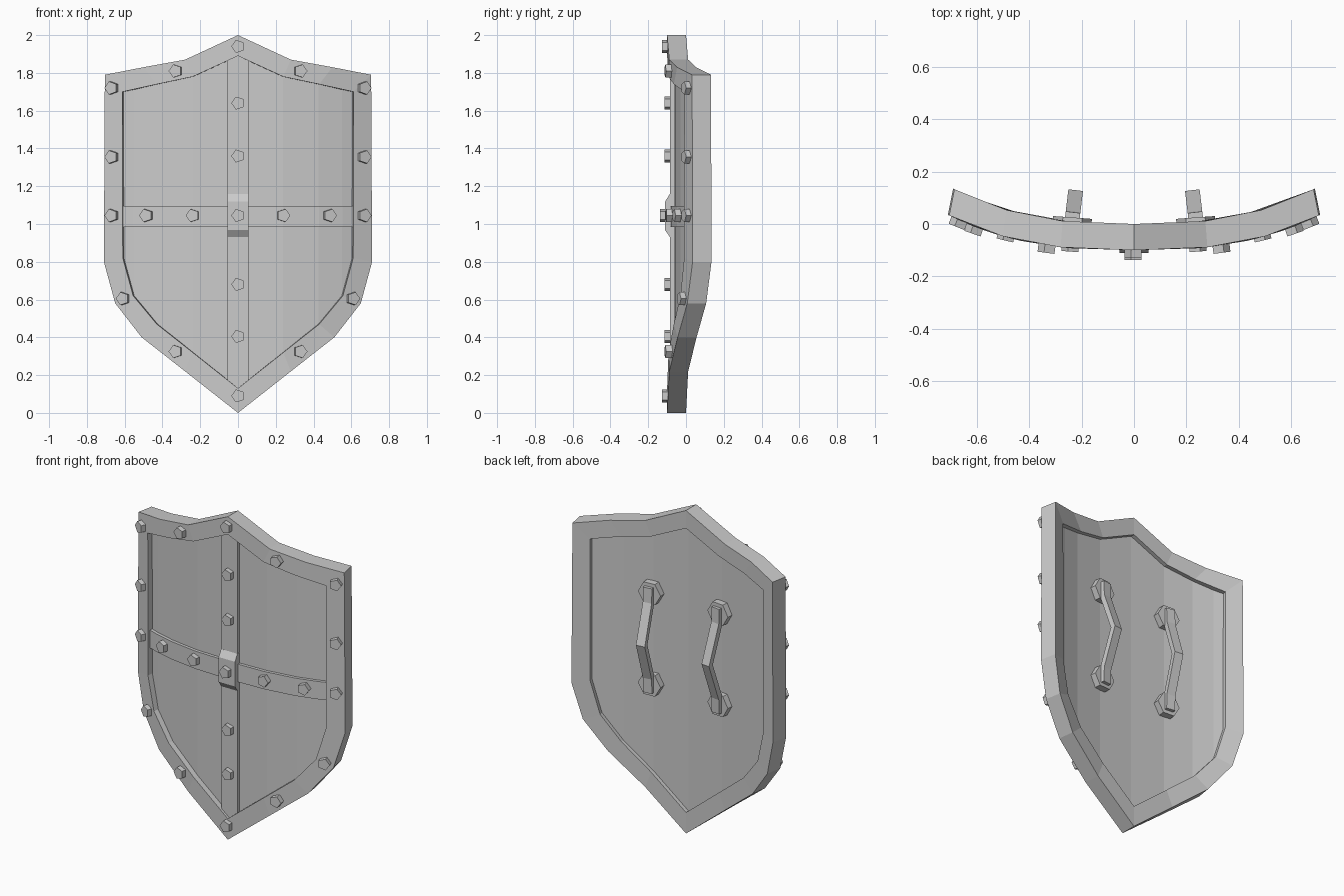
import bpy, bmesh, math
from mathutils import Matrix

if "Cube" in bpy.data.objects:
    bpy.data.objects.remove(bpy.data.objects["Cube"])

def sag(x):
    return 0.13 * (abs(x) / 0.7) ** 2.66

def lean(x):
    a = math.atan(0.494 * (abs(x) / 0.7) ** 1.66) * 0.9
    return math.copysign(a, x)

def warp(x, d, z):
    """Place a flat point (depth d in front of the back) on the curved shield."""
    return (x * (1 - 0.28 * (0.1 - d)), sag(x) - d, z)

def finish(name, bm):
    bmesh.ops.recalc_face_normals(bm, faces=bm.faces[:])
    me = bpy.data.meshes.new(name)
    bm.to_mesh(me)
    bm.free()
    ob = bpy.data.objects.new(name, me)
    bpy.context.collection.objects.link(ob)
    return ob

def full_loop(half):
    return half + [(-x, z) for x, z in half[-2:0:-1]]

def rim(name, outer, inner, front, back):
    bm = bmesh.new()
    rings = [[bm.verts.new(warp(x, d, z)) for x, z in full_loop(h)]
             for h, d in ((outer, front), (inner, front), (inner, back), (outer, back))]
    n = len(rings[0])
    for k in range(4):
        a, b = rings[k], rings[(k + 1) % 4]
        for i in range(n):
            j = (i + 1) % n
            bm.faces.new((a[i], a[j], b[j], b[i]))
    finish(name, bm)

def slab(name, half_cols, front, back):
    """Curved plate from columns (x, top z, bottom z), mirrored in x."""
    cols = [(-x, t, b) for x, t, b in half_cols[:0:-1]] + half_cols
    bm = bmesh.new()
    secs = [[bm.verts.new(warp(x, d, z)) for d, z in
             ((front, t), (front, b), (back, b), (back, t))] for x, t, b in cols]
    for p, q in zip(secs, secs[1:]):
        for k in range(4):
            m = (k + 1) % 4
            bm.faces.new((p[k], p[m], q[m], q[k]))
    bm.faces.new(secs[0])
    bm.faces.new(secs[-1])
    finish(name, bm)

def prism(name, profile, half_w, matrix=Matrix()):
    """Extrude a (y, z) profile along x."""
    bm = bmesh.new()
    l, r = ([bm.verts.new((s * half_w, y, z)) for y, z in profile] for s in (-1, 1))
    n = len(profile)
    for i in range(n):
        j = (i + 1) % n
        bm.faces.new((l[i], l[j], r[j], r[i]))
    bm.faces.new(l)
    bm.faces.new(r)
    bmesh.ops.transform(bm, matrix=matrix, verts=bm.verts[:])
    finish(name, bm)

def disc(name, x, y, z, sides, radius, depth):
    bm = bmesh.new()
    bmesh.ops.create_cone(bm, cap_ends=True, segments=sides, radius1=radius,
                          radius2=radius, depth=depth)
    spin = math.radians(-90 if x > 0 else 90)
    m = (Matrix.Translation((x, y, z)) @ Matrix.Rotation(lean(x), 4, 'Z')
         @ Matrix.Rotation(math.pi / 2, 4, 'X') @ Matrix.Rotation(spin, 4, 'Z'))
    bmesh.ops.transform(bm, matrix=m, verts=bm.verts[:])
    finish(name, bm)

# Thick outer rim
outer = [(0, 2), (0.28, 1.87), (0.5, 1.83), (0.705, 1.79), (0.71, 0.8),
         (0.65, 0.58), (0.51, 0.4), (0.28, 0.22), (0, 0)]
inner = [(0, 1.89), (0.24, 1.78), (0.43, 1.74), (0.612, 1.7), (0.61, 0.82),
         (0.555, 0.62), (0.43, 0.47), (0.24, 0.32), (0, 0.13)]
rim("rim", outer, inner, 0.1, 0.0)

# Recessed panel and crossing bands
slab("panel", [(0, 1.89, 0.13), (0.24, 1.78, 0.32), (0.43, 1.74, 0.47),
               (0.555, 1.712, 0.62), (0.612, 1.7, 0.82)], 0.065, 0.025)
slab("vertical_band", [(0, 1.89, 0.13), (0.055, 1.865, 0.174)], 0.085, 0.06)
slab("horizontal_band", [(x, 1.095, 0.985) for x in (0, 0.24, 0.43, 0.555, 0.615)],
     0.084, 0.06)

# Raised block where the bands cross
prism("center_boss", [(-0.06, 1.16), (-0.085, 1.16), (-0.11, 1.12), (-0.11, 0.967),
                      (-0.085, 0.93), (-0.06, 0.93)], 0.056)

# Five-sided rivets: (x, z, depth of the surface below)
rivets = [(0, 1.94, 0.1), (0.33, 1.81, 0.1), (0.667, 1.72, 0.1), (0.667, 1.355, 0.1),
          (0.667, 1.045, 0.1), (0.607, 0.605, 0.1), (0.33, 0.325, 0.1), (0, 0.09, 0.1),
          (0, 1.64, 0.085), (0, 1.36, 0.085), (0, 1.045, 0.11), (0, 0.68, 0.085),
          (0, 0.405, 0.085), (0.24, 1.045, 0.085), (0.485, 1.045, 0.085)]
for x, z, d in rivets:
    for s in ((1, -1) if x else (1,)):
        disc("rivet", s * x, sag(x) - d - 0.01, z, 5, 0.036, 0.036)

# Two bent handles on six-sided mounts
top = [(0.015, 0.325), (0.045, 0.325), (0.048, 0.235)]
low = [(0.018, 0.225)]
profile = (top + [(0.13, 0)] + [(y, -z) for y, z in top[::-1]]
           + [(y, -z) for y, z in low] + [(0.098, 0)] + low)
for s in (1, -1):
    for dz in (0.283, -0.283):
        disc("handle_mount", s * 0.236, 0.002, 1.15 + dz, 6, 0.074, 0.046)
    place = Matrix.Translation((s * 0.238, 0, 1.15)) @ Matrix.Rotation(s * 0.12, 4, 'Z')
    prism("handle", profile, 0.028, place)
